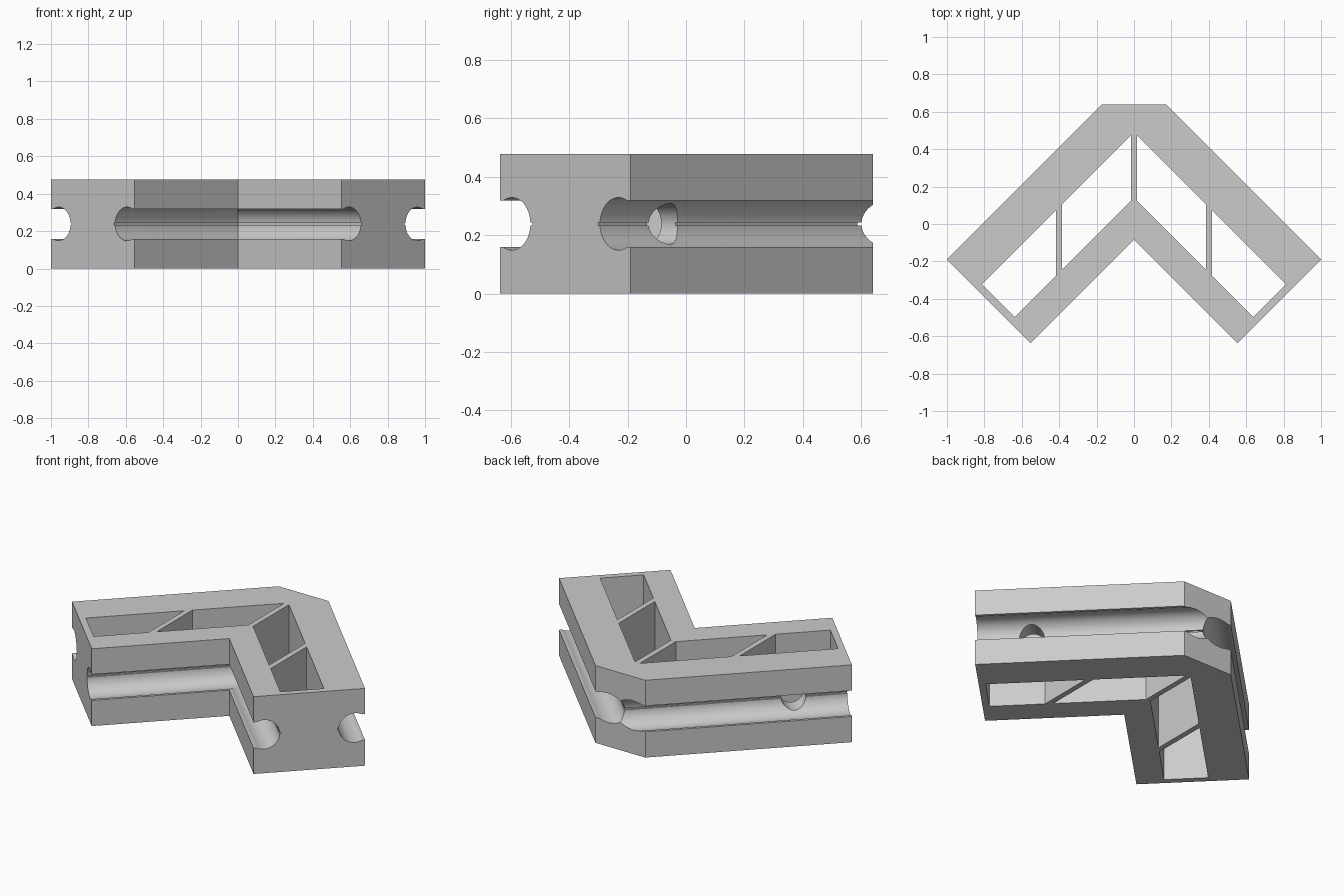
import bpy, bmesh, math
from mathutils import Vector, Matrix

cube = bpy.data.objects.get("Cube")
if cube:
    bpy.data.objects.remove(cube, do_unlink=True)

HEIGHT = 0.477
MID = HEIGHT / 2
# Each arm runs diagonally: s = x + y across it, t = x - y along it
OUTER, INNER, END = 0.81, -0.085, 1.19
POCKET_OUT, POCKET_IN, POCKET_END = 0.49, 0.14, 1.135
BACK = 0.64
RIB = 0.0165                      # half thickness of a rib
ROOT2 = math.sqrt(2)


def at(s, t):
    return ((s + t) / 2, (s - t) / 2)


def finish(bm, name):
    bmesh.ops.recalc_face_normals(bm, faces=bm.faces)
    mesh = bpy.data.meshes.new(name)
    bm.to_mesh(mesh)
    bm.free()
    obj = bpy.data.objects.new(name, mesh)
    bpy.context.collection.objects.link(obj)
    return obj


def prism(name, outline, low, high):
    bm = bmesh.new()
    face = bm.faces.new([bm.verts.new((x, y, low)) for x, y in outline])
    up = bmesh.ops.extrude_face_region(bm, geom=[face])["geom"]
    verts = [v for v in up if isinstance(v, bmesh.types.BMVert)]
    bmesh.ops.translate(bm, verts=verts, vec=(0, 0, high - low))
    return finish(bm, name)


def groove_profile(radius=0.09, centre=0.058, lip=0.08, slit=0.005, steps=20):
    """Round channel with a straight lip and a thin slit at its floor, as (depth, z)."""
    first, last = math.asin(slit / radius), math.pi - math.asin(lip / radius)
    half = [(centre + radius + 0.009, slit)]
    for i in range(steps + 1):
        a = first + (last - first) * i / steps
        half.append((centre + radius * math.cos(a), radius * math.sin(a)))
    half.append((-0.05, lip))
    return half + [(d, -z) for d, z in reversed(half)]


def groove(name, edge, inward):
    """Sweep the channel along both arms with a mitre at the corner."""
    bm = bmesh.new()
    rings = [[], [], []]
    for depth, z in groove_profile():
        s = edge + inward * depth * ROOT2
        x, y = at(s, END + 0.1)
        for ring, co in zip(rings, ((-x, y), (0, s), (x, y))):
            ring.append(bm.verts.new((*co, MID + z)))
    n = len(rings[0])
    for a, b in zip(rings, rings[1:]):
        for i in range(n):
            j = (i + 1) % n
            bm.faces.new((a[i], a[j], b[j], b[i]))
    bm.faces.new(rings[0])
    bm.faces.new(rings[2])
    return finish(bm, name)


def screw_hole(name, side):
    """Round hole from the outer channel into the end pocket."""
    bm = bmesh.new()
    x, y = at(0.55, 0.758)
    axis = Vector((side, 1, 0)).normalized()
    turn = axis.to_track_quat('Z', 'Y').to_matrix().to_4x4()
    bmesh.ops.create_cone(bm, cap_ends=True, segments=40, radius1=0.07, radius2=0.07,
                          depth=0.21, matrix=Matrix.Translation((side * x, y, MID)) @ turn)
    return finish(bm, name)


# Solid angled body with a flat back corner
half = [(OUTER - BACK, BACK), at(OUTER, END), at(INNER, END)]
outline = half + [(0, INNER)] + [(-x, y) for x, y in reversed(half)]
body = prism("corner_bracket", outline, 0, HEIGHT)

# Cutters: pockets and holes on both sides, then the two channels
cutters = []
rib_x = 0.401
for side in (-1, 1):
    x0, x1, x2 = RIB, rib_x - RIB, rib_x + RIB
    corner_pocket = [(x0, POCKET_OUT - x0), (x1, POCKET_OUT - x1),
                     (x1, POCKET_IN - x1), (x0, POCKET_IN - x0)]
    end_pocket = [(x2, POCKET_OUT - x2), at(POCKET_OUT, POCKET_END),
                  at(POCKET_IN, POCKET_END), (x2, POCKET_IN - x2)]
    for pocket in (corner_pocket, end_pocket):
        cutters.append(prism("pocket_cutter", [(side * x, y) for x, y in pocket],
                             -0.1, HEIGHT + 0.1))
    cutters.append(screw_hole("hole_cutter", side))
cutters.append(groove("outer_channel_cutter", OUTER, -1))
cutters.append(groove("inner_channel_cutter", INNER, 1))

bpy.ops.object.select_all(action='DESELECT')
bpy.context.view_layer.objects.active = body
body.select_set(True)
for cutter in cutters:
    cutter.hide_render = True
    mod = body.modifiers.new("cut", 'BOOLEAN')
    mod.operation = 'DIFFERENCE'
    mod.solver = 'EXACT'
    mod.object = cutter
    bpy.ops.object.modifier_apply(modifier=mod.name)
    bpy.data.objects.remove(cutter, do_unlink=True)

# Single grey plastic
grey = bpy.data.materials.new("light_grey")
grey.use_nodes = True
colour = (0.6, 0.6, 0.6, 1)
grey.diffuse_color = colour
grey.node_tree.nodes["Principled BSDF"].inputs["Base Color"].default_value = colour
body.data.materials.clear()
body.data.materials.append(grey)
bpy.ops.object.shade_smooth_by_angle(angle=math.radians(30))
